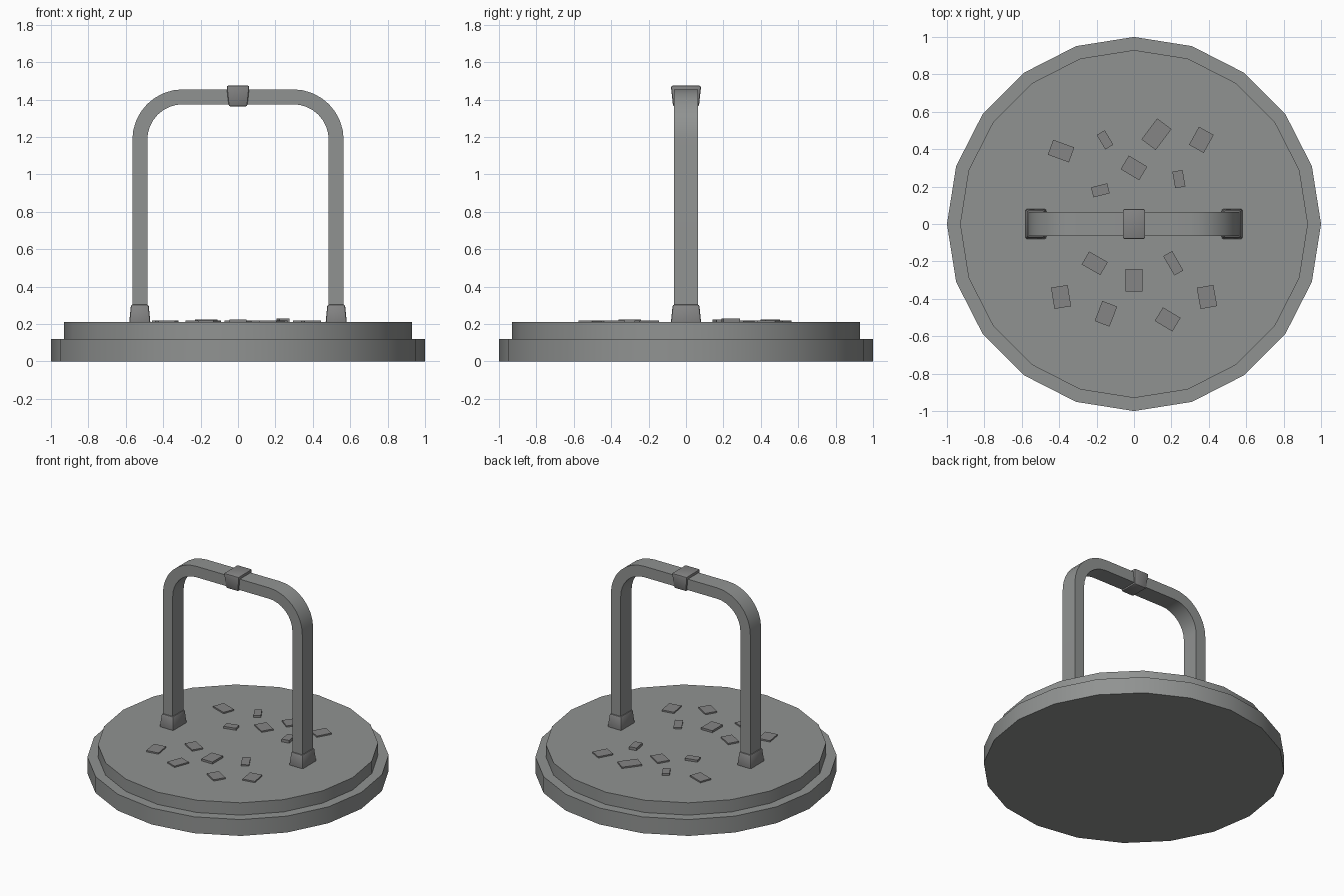
import bpy, bmesh, math

if "Cube" in bpy.data.objects:
    bpy.data.objects.remove(bpy.data.objects["Cube"])


def material(name, rgb):
    m = bpy.data.materials.new(name)
    m.diffuse_color = (*rgb, 1)
    m.use_nodes = True
    m.node_tree.nodes["Principled BSDF"].inputs["Base Color"].default_value = m.diffuse_color
    return m


STONE = material("mid_grey", (0.28, 0.29, 0.285))
DARK = material("dark_grey", (0.235, 0.235, 0.235))


def finish(bm, name, mat, smooth=True):
    bmesh.ops.recalc_face_normals(bm, faces=bm.faces)
    me = bpy.data.meshes.new(name)
    bm.to_mesh(me)
    bm.free()
    me.materials.append(mat)
    ob = bpy.data.objects.new(name, me)
    bpy.context.collection.objects.link(ob)
    if smooth:
        bpy.ops.object.select_all(action='DESELECT')
        ob.select_set(True)
        bpy.context.view_layer.objects.active = ob
        bpy.ops.object.shade_smooth_by_angle(angle=math.radians(30))
    return ob


def disc(name, radius, z0, z1):
    bpy.ops.mesh.primitive_cylinder_add(vertices=20, radius=radius, depth=z1 - z0,
                                        location=(0, 0, (z0 + z1) / 2))
    bpy.context.object.name = name
    bpy.context.object.data.materials.append(STONE)
    bpy.ops.object.shade_smooth_by_angle(angle=math.radians(30))


def tapered_block(name, x, z0, z1, bottom, top, bevel):
    """Box with separate half sizes (x, y) at the bottom and the top."""
    bm = bmesh.new()
    bmesh.ops.create_cube(bm, size=2)
    for v in bm.verts:
        hx, hy = top if v.co.z > 0 else bottom
        v.co = (x + v.co.x * hx, v.co.y * hy, z1 if v.co.z > 0 else z0)
    bmesh.ops.bevel(bm, geom=bm.edges[:], offset=bevel, segments=2,
                    affect='EDGES', profile=0.5)
    return finish(bm, name, DARK)


# Stepped round base
disc("base_lower", 1.0, 0.0, 0.12)
disc("base_upper", 0.93, 0.11, 0.21)

# Arched handle: flat bar swept over two legs and rounded corners
cx, cz, r, t, hy, steps = 0.295, 1.185, 0.23, 0.04, 0.063, 8
path = [(0.525, 0.2, 0)]
for i in range(steps + 1):
    a = math.pi / 2 * i / steps
    path.append((cx + r * math.cos(a), cz + r * math.sin(a), a))
path += [(-x, z, math.pi - a) for x, z, a in reversed(path)]
bm = bmesh.new()
rings = []
for x, z, a in path:
    dx, dz = t * math.cos(a), t * math.sin(a)
    rings.append([bm.verts.new((x + s * dx, y, z + s * dz))
                  for s, y in ((1, -hy), (1, hy), (-1, hy), (-1, -hy))])
for p, q in zip(rings, rings[1:]):
    for k in range(4):
        n = (k + 1) % 4
        bm.faces.new((p[k], p[n], q[n], q[k]))
bm.faces.new(rings[0])
bm.faces.new(rings[-1])
finish(bm, "handle", STONE)

# Leg collars and top clamp
for side, x in (("left", -0.525), ("right", 0.525)):
    tapered_block("foot_" + side, x, 0.205, 0.305, (0.057, 0.081), (0.047, 0.071), 0.01)
tapered_block("top_clamp", 0, 1.363, 1.475, (0.05, 0.069), (0.061, 0.081), 0.01)

# Scattered flat chips: x, y, width, length, angle, top height
chips = [(-0.39, 0.39, 0.12, 0.085, -20, 0.22), (-0.155, 0.45, 0.05, 0.09, 31, 0.225),
         (0.12, 0.48, 0.095, 0.14, -37, 0.22), (0.36, 0.45, 0.09, 0.11, -29, 0.22),
         (0.0, 0.30, 0.115, 0.085, -31, 0.22), (-0.18, 0.18, 0.09, 0.055, 14, 0.225),
         (0.24, 0.24, 0.055, 0.09, 10, 0.23), (-0.21, -0.21, 0.115, 0.08, -30, 0.22),
         (0.21, -0.21, 0.055, 0.12, 30, 0.22), (0.0, -0.30, 0.09, 0.12, 0, 0.225),
         (-0.39, -0.39, 0.09, 0.115, 9, 0.22), (-0.15, -0.48, 0.085, 0.115, -21, 0.22),
         (0.18, -0.51, 0.11, 0.085, -31, 0.22), (0.39, -0.39, 0.09, 0.115, 10, 0.22)]
for i, (x, y, w, l, deg, top) in enumerate(chips):
    bm = bmesh.new()
    bmesh.ops.create_cube(bm, size=1)
    bmesh.ops.scale(bm, vec=(w, l, top - 0.205), verts=bm.verts)
    ob = finish(bm, f"chip_{i + 1}", DARK, smooth=False)
    ob.location = (x, y, (top + 0.205) / 2)
    ob.rotation_euler.z = math.radians(deg)
